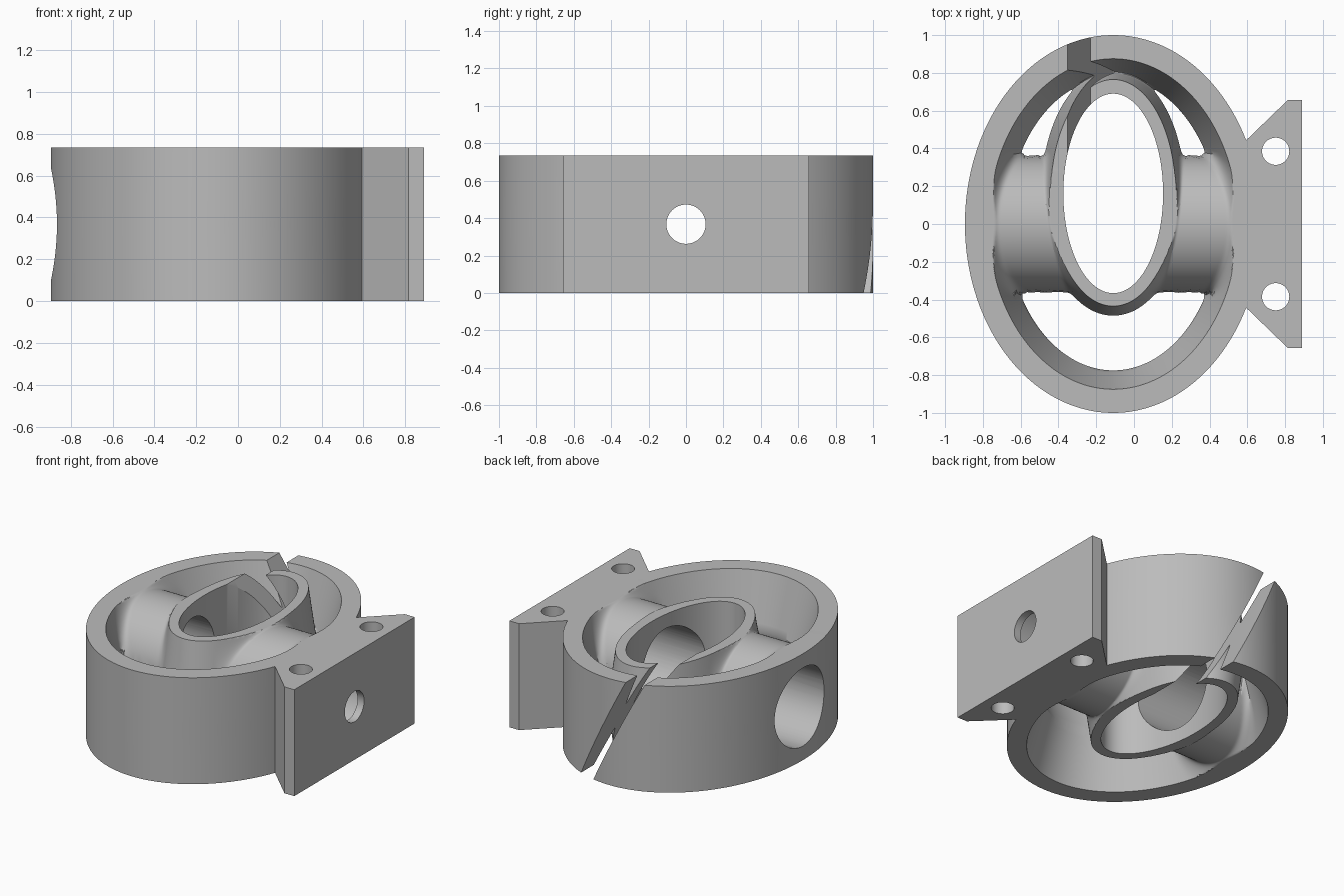
import bpy, bmesh, math
from mathutils import Matrix

if "Cube" in bpy.data.objects:
    bpy.data.objects.remove(bpy.data.objects["Cube"])

H = 0.3675            # half height, mid plane at local z = 0
CX = -0.11            # centre of both ellipses in x
RIM = (0, 0.66, 0.875)      # centre y, half width, half depth
RING = (0.165, 0.33, 0.6)
BORE = (0.162, 0.264, 0.528)
OUTER = (0, 0.785, 1.0)
TUBE_R = 0.362
STEPS, ROWS = 240, 44

metal = bpy.data.materials.new("plain_grey")
metal.use_nodes = True
grey = (0.5, 0.5, 0.5, 1)
metal.diffuse_color = grey
metal.node_tree.nodes["Principled BSDF"].inputs["Base Color"].default_value = grey


def make_object(name, bm):
    bmesh.ops.recalc_face_normals(bm, faces=bm.faces)
    mesh = bpy.data.meshes.new(name)
    bm.to_mesh(mesh)
    bm.free()
    mesh.materials.append(metal)
    obj = bpy.data.objects.new(name, mesh)
    bpy.context.collection.objects.link(obj)
    return obj


def on_ellipse(e, t):
    return CX + e[1] * math.cos(t), e[0] + e[2] * math.sin(t)


def distance(e, x, y):
    """Approximate signed distance outside an ellipse."""
    u, v = (x - CX) / e[1], (y - e[0]) / e[2]
    f = math.hypot(u, v)
    return (f - 1) * f / math.hypot(u / e[1], v / e[2])


def blend(a, b, k):
    return max(a, b) + max(k - abs(a - b), 0) ** 2 / (4 * k)


def pocket_height(x, y):
    """Drafted walls and the cross tube, blended with fillets."""
    wall = H * (1 + distance(RIM, x, y) / 0.1)
    ring = H * (1 - distance(RING, x, y) / 0.05)
    q = TUBE_R ** 2 - y * y
    tube = math.copysign(math.sqrt(abs(q)), q)
    return min(H, blend(blend(wall, ring, 0.08), tube, 0.2))


def prism(name, points, axis="Z", low=-1, high=1):
    """Extrude a polygon along z, or along y when axis is Y."""
    bm = bmesh.new()
    place = (lambda a, b, c: (a, b, c)) if axis == "Z" else (lambda a, b, c: (a, c, b))
    lo = [bm.verts.new(place(a, b, low)) for a, b in points]
    hi = [bm.verts.new(place(a, b, high)) for a, b in points]
    bm.faces.new(lo)
    bm.faces.new(hi)
    for i in range(len(points)):
        j = (i + 1) % len(points)
        bm.faces.new((lo[i], lo[j], hi[j], hi[i]))
    return make_object(name, bm)


def cylinder(name, radius, length, matrix):
    bm = bmesh.new()
    bmesh.ops.create_cone(bm, cap_ends=True, segments=64, radius1=radius,
                          radius2=radius, depth=length, matrix=matrix)
    return make_object(name, bm)


def combine(target, tool, operation):
    mod = target.modifiers.new(tool.name, "BOOLEAN")
    mod.operation, mod.solver, mod.object = operation, "EXACT", tool
    bpy.context.view_layer.objects.active = target
    bpy.ops.object.modifier_apply(modifier=mod.name)
    bpy.data.objects.remove(tool)


# Upper half of the casting: bore wall, ring, pocket, rim and outer wall
bm = bmesh.new()
columns = []
for i in range(STEPS):
    t = 2 * math.pi * i / STEPS
    bx, by = on_ellipse(BORE, t)
    ox, oy = on_ellipse(OUTER, t)
    (ax, ay), (cx, cy) = on_ellipse(RING, t), on_ellipse(RIM, t)
    pts = [(bx, by, -0.1), (bx, by, H)]
    for j in range(ROWS + 1):
        s = 0.5 - 0.5 * math.cos(math.pi * j / ROWS)
        x, y = ax + (cx - ax) * s, ay + (cy - ay) * s
        pts.append((x, y, H if j in (0, ROWS) else pocket_height(x, y)))
    pts += [(ox, oy, H), (ox, oy, -0.1)]
    columns.append([bm.verts.new(p) for p in pts])
for i, a in enumerate(columns):
    b = columns[(i + 1) % STEPS]
    for j in range(len(a) - 1):
        bm.faces.new((a[j], b[j], b[j + 1], a[j + 1]))

# Trim at the mid plane and mirror to the lower half
bmesh.ops.triangulate(bm, faces=bm.faces)
bmesh.ops.bisect_plane(bm, geom=bm.verts[:] + bm.edges[:] + bm.faces[:], dist=1e-6,
                       plane_co=(0, 0, 0), plane_no=(0, 0, 1), clear_inner=True)
copy = bmesh.ops.duplicate(bm, geom=bm.verts[:] + bm.edges[:] + bm.faces[:])["geom"]
bmesh.ops.scale(bm, vec=(1, 1, -1), verts=[g for g in copy if isinstance(g, bmesh.types.BMVert)])
bmesh.ops.reverse_faces(bm, faces=[g for g in copy if isinstance(g, bmesh.types.BMFace)])
bmesh.ops.remove_doubles(bm, verts=bm.verts, dist=1e-5)
body = make_object("ring_housing", bm)

# Mounting flange on the left side
half = [(0.58, 0.43), (0.815, 0.657), (0.89, 0.657)]
flange = prism("mounting_flange", half + [(x, -y) for x, y in reversed(half)], low=-H, high=H)
combine(body, flange, "UNION")

# Cross bore, small flange hole and two bolt holes
along_x = Matrix.Rotation(math.pi / 2, 4, "Y")
combine(body, cylinder("cross_bore", 0.27, 2.04, Matrix.Translation((-0.18, 0, 0)) @ along_x), "DIFFERENCE")
combine(body, cylinder("flange_hole", 0.105, 0.6, Matrix.Translation((0.8, 0, 0)) @ along_x), "DIFFERENCE")
for side in (-1, 1):
    combine(body, cylinder("bolt_hole", 0.072, 2, Matrix.Translation((0.75, 0.385 * side, 0))), "DIFFERENCE")

# Slanted slit through the back of the rim and ring
slope, z = 0.5, 0.6
slit = [(-0.047 - slope * z, z), (-0.047 + slope * z, -z),
        (-0.167 + slope * z, -z), (-0.167 - slope * z, z)]
combine(body, prism("slit", slit, "Y", 0.3, 1.3), "DIFFERENCE")

# Stand on the ground with soft shading and crisp edges
body.data.transform(Matrix.Translation((0, 0, H)))
bpy.ops.object.select_all(action="DESELECT")
body.select_set(True)
bpy.context.view_layer.objects.active = body
bpy.ops.object.shade_smooth_by_angle(angle=math.radians(32))
